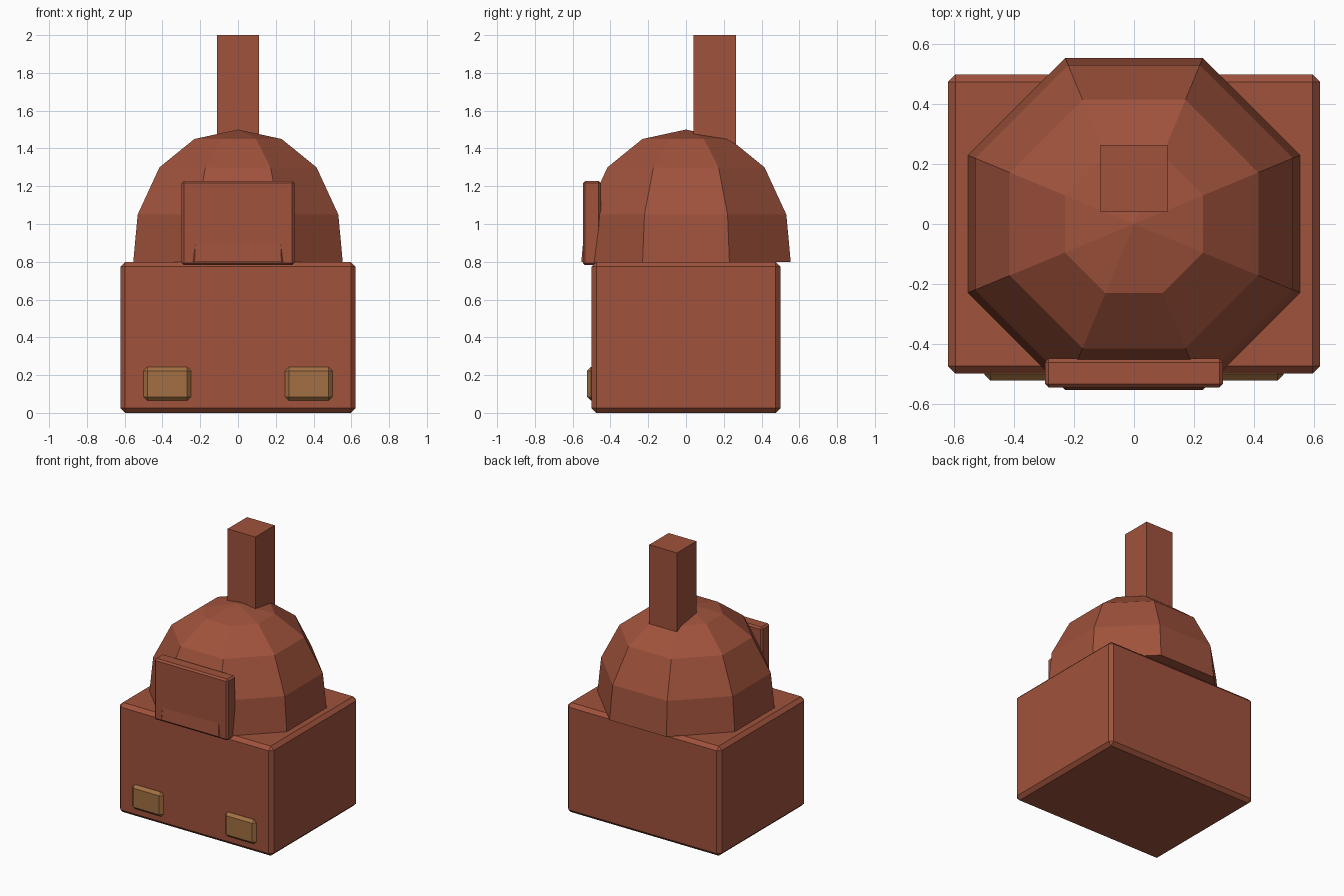
import bpy
import bmesh
from math import cos, sin, radians

cube = bpy.data.objects.get("Cube")
if cube:
    bpy.data.objects.remove(cube, do_unlink=True)


def make_material(name, color):
    mat = bpy.data.materials.new(name)
    mat.use_nodes = True
    mat.diffuse_color = color
    mat.node_tree.nodes["Principled BSDF"].inputs["Base Color"].default_value = color
    return mat


brick = make_material("brick red", (0.35, 0.085, 0.045, 1))
brass = make_material("dull brass", (0.36, 0.16, 0.055, 1))


def add_object(name, bm, mat):
    mesh = bpy.data.meshes.new(name)
    bmesh.ops.recalc_face_normals(bm, faces=bm.faces)
    bm.to_mesh(mesh)
    bm.free()
    mesh.materials.append(mat)
    obj = bpy.data.objects.new(name, mesh)
    bpy.context.collection.objects.link(obj)
    return obj


def box(name, low, high, mat, bevel=0):
    """Box between two corners, with optional chamfered edges."""
    bm = bmesh.new()
    bmesh.ops.create_cube(bm, size=1)
    for v in bm.verts:
        v.co = [(a + b) / 2 + c * (b - a) for a, b, c in zip(low, high, v.co)]
    obj = add_object(name, bm, mat)
    if bevel:
        mod = obj.modifiers.new("chamfer", "BEVEL")
        mod.width = bevel
        mod.segments = 1
    return obj


# Chamfered base block
box("base", (-0.622, -0.5, 0), (0.622, 0.5, 0.8), brick, 0.025)

# Eight-sided dome, built as stacked rings closed by a tip and a floor
bm = bmesh.new()
rings = []
for radius, z in [(0.6, 0.8), (0.575, 1.05), (0.45, 1.3), (0.25, 1.45)]:
    angles = [radians(22.5 + 45 * i) for i in range(8)]
    rings.append([bm.verts.new((radius * cos(a), radius * sin(a), z)) for a in angles])
tip = bm.verts.new((0, 0, 1.5))
bm.faces.new(rings[0])
for i in range(8):
    j = (i + 1) % 8
    for lower, upper in zip(rings, rings[1:]):
        bm.faces.new((lower[i], lower[j], upper[j], upper[i]))
    bm.faces.new((rings[-1][i], rings[-1][j], tip))
add_object("dome", bm, brick)

# Door slab and chimney
box("door", (-0.298, -0.546, 0.782), (0.298, -0.45, 1.228), brick, 0.012)
box("chimney", (-0.112, 0.04, 1.3), (0.112, 0.264, 2), brick)

# Pair of small front blocks
for side, x in (("right", -0.375), ("left", 0.375)):
    box(side + "_front_block", (x - 0.125, -0.523, 0.065),
        (x + 0.125, -0.43, 0.243), brass, 0.02)
